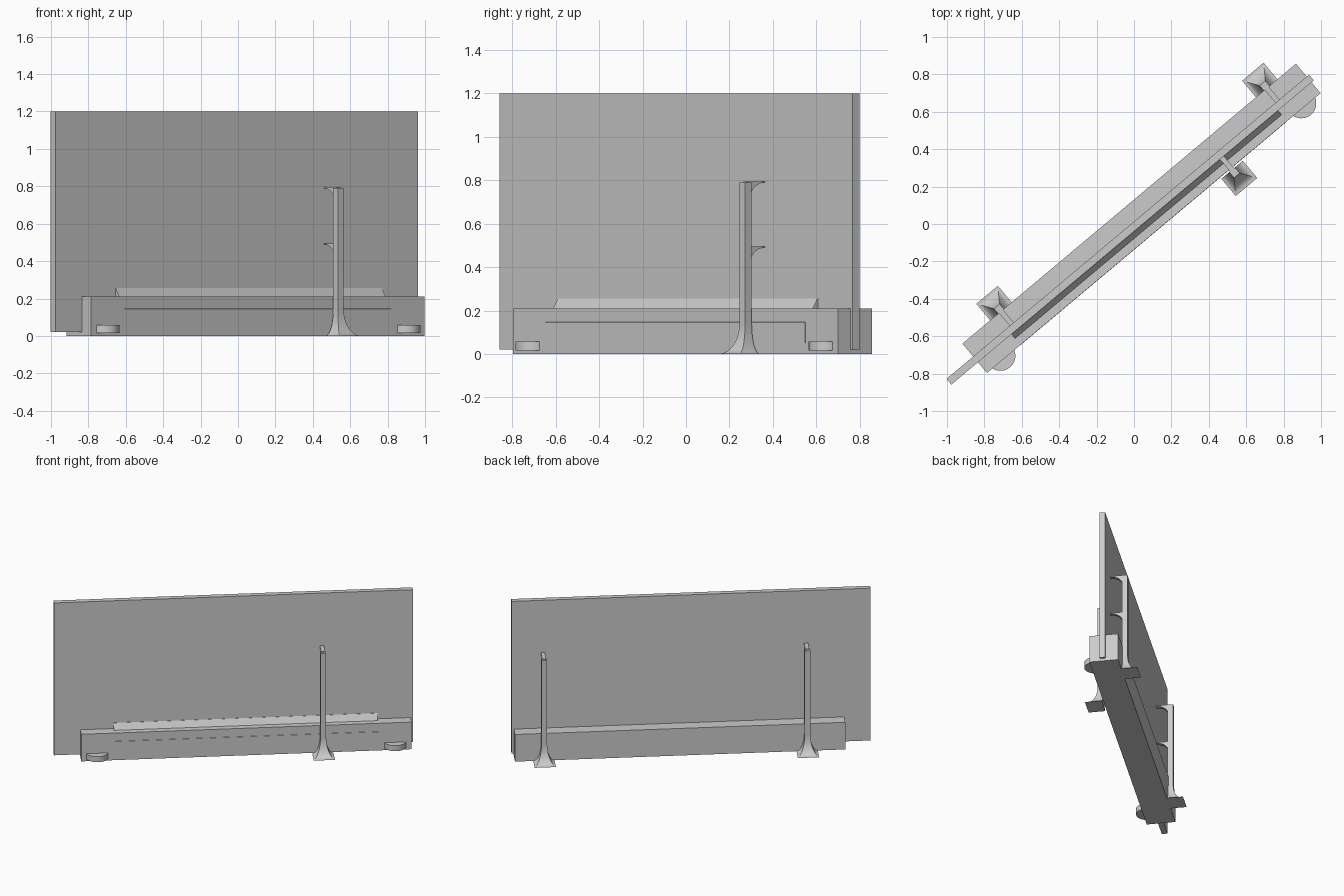
import bpy, bmesh, math
from mathutils import Matrix

if "Cube" in bpy.data.objects:
    bpy.data.objects.remove(bpy.data.objects["Cube"])

TURN = Matrix.Rotation(math.radians(40), 4, 'Z')
MID = -0.01          # centre line of the panel across its thickness

grey = bpy.data.materials.new("plain_grey")
grey.diffuse_color = (0.6, 0.6, 0.6, 1)
grey.use_nodes = True
grey.node_tree.nodes["Principled BSDF"].inputs["Base Color"].default_value = grey.diffuse_color


def finish(name, bm, smooth=False):
    bmesh.ops.recalc_face_normals(bm, faces=bm.faces)
    me = bpy.data.meshes.new(name)
    bm.to_mesh(me)
    bm.free()
    me.materials.append(grey)
    ob = bpy.data.objects.new(name, me)
    bpy.context.collection.objects.link(ob)
    ob.matrix_world = TURN
    if smooth:
        bpy.ops.object.select_all(action='DESELECT')
        ob.select_set(True)
        bpy.context.view_layer.objects.active = ob
        bpy.ops.object.shade_smooth_by_angle(angle=math.radians(35))
    return ob


def loft(name, rings, smooth=False):
    """Skin a list of equal-length rings and cap both ends."""
    bm = bmesh.new()
    vs = [[bm.verts.new(p) for p in r] for r in rings]
    n = len(rings[0])
    for a, b in zip(vs, vs[1:]):
        for i in range(n):
            j = (i + 1) % n
            bm.faces.new((a[i], a[j], b[j], b[i]))
    bm.faces.new(vs[0])
    bm.faces.new(vs[-1])
    return finish(name, bm, smooth)


def extrude_x(name, profile, x0, x1, smooth=False):
    return loft(name, [[(x, y, z) for y, z in profile] for x in (x0, x1)], smooth)


def box(name, x0, x1, y0, y1, z0, z1):
    extrude_x(name, [(y0, z0), (y1, z0), (y1, z1), (y0, z1)], x0, x1)


# Base and tall panel
box("base", -1.114, 1.214, -0.105, 0.10, 0.0, 0.21)
box("panel", -1.30, 1.23, -0.03, 0.01, 0.02, 1.20)

# Curved ledge along the foot of the panel, just breaking the base front
ledge = [(-0.02, 0.255), (-0.032, 0.255), (-0.044, 0.235), (-0.060, 0.21),
         (-0.082, 0.175), (-0.106, 0.145), (-0.106, 0.05), (-0.02, 0.05)]
extrude_x("ledge", ledge, -0.88, 0.98, True)

# Round front pads
for k, x in enumerate((-1.00, 1.10)):
    circle = [(x + 0.08 * math.cos(a), -0.081 + 0.08 * math.sin(a))
              for a in (math.tau * i / 32 for i in range(32))]
    loft(f"round_pad_{k + 1}", [[(cx, cy, z) for cx, cy in circle]
                                for z in (0.015, 0.058)], True)

# Support posts: flared foot, upright and two curved brackets to the panel
ARC = [math.radians(9 * i) for i in range(11)]


def post(tag, x, side):
    def y(d):
        return MID + side * d
    rings = []
    for a in ARC:
        f = 1 - math.sin(a)
        hw, out, z = 0.02 + 0.055 * f, 0.145 + 0.08 * f, 0.14 * (1 - math.cos(a))
        rings.append([(x - hw, y(0.105), z), (x + hw, y(0.105), z),
                      (x + hw, y(out), z), (x - hw, y(out), z)])
    rings.append([(px, py, 0.79) for px, py, _ in rings[-1]])
    loft(f"post_{tag}", rings, True)
    for k, top in enumerate((0.795, 0.495)):
        prof = [(y(0.125), top)]
        prof += [(y(0.11 - 0.092 * (1 - math.sin(a))),
                  top - 0.005 - 0.075 * (1 - math.cos(a))) for a in ARC]
        prof.insert(1, (y(0.018), top))
        prof.append((y(0.125), top - 0.08))
        extrude_x(f"bracket_{tag}_{k + 1}", prof, x - 0.014, x + 0.014, True)


post("front", 0.588, -1)
post("back_right", 1.01, 1)
post("back_left", -0.845, 1)
